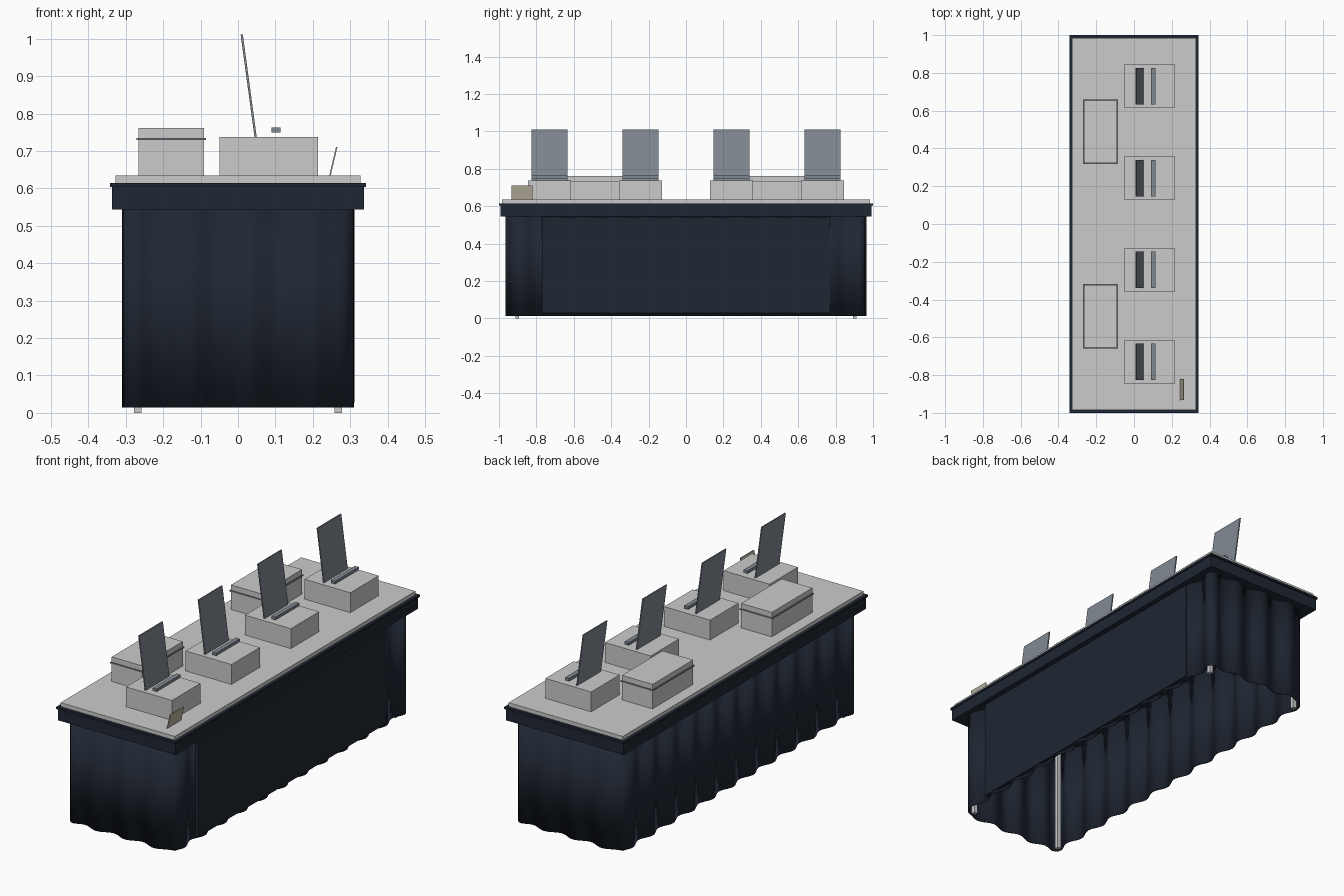
import bpy, bmesh, math

if "Cube" in bpy.data.objects:
    bpy.data.objects.remove(bpy.data.objects["Cube"])


def material(name, rgb):
    m = bpy.data.materials.new(name)
    m.diffuse_color = (*rgb, 1)
    m.use_nodes = True
    m.node_tree.nodes["Principled BSDF"].inputs["Base Color"].default_value = m.diffuse_color
    return m


NAVY = material("navy_cloth", (0.014, 0.02, 0.033))
TOP = material("light_top", (0.58, 0.59, 0.6))
SLATE = material("slate", (0.22, 0.25, 0.29))
BEIGE = material("beige_card", (0.5, 0.46, 0.36))


def make(name, bm, mat=None):
    bmesh.ops.recalc_face_normals(bm, faces=bm.faces)
    me = bpy.data.meshes.new(name)
    bm.to_mesh(me)
    bm.free()
    ob = bpy.data.objects.new(name, me)
    bpy.context.collection.objects.link(ob)
    if mat:
        me.materials.append(mat)
    return ob


def box(name, x, y, z, mat=None):
    """Box from (min, max) ranges."""
    bm = bmesh.new()
    bmesh.ops.create_cube(bm, size=1)
    for v in bm.verts:
        v.co = [(r[0] + r[1]) / 2 + c * (r[1] - r[0]) for r, c in zip((x, y, z), v.co)]
    return make(name, bm, mat)


def plate(name, low, high, thick, y, mat):
    """Thin leaning plate, from a lower to an upper (x, z) point."""
    h = thick / 2
    profile = [(low[0] - h, low[1]), (low[0] + h, low[1]),
               (high[0] + h, high[1]), (high[0] - h, high[1])]
    bm = bmesh.new()
    f = bm.faces.new([bm.verts.new((px, y[0], pz)) for px, pz in profile])
    ext = bmesh.ops.extrude_face_region(bm, geom=[f])
    for v in ext["geom"]:
        if isinstance(v, bmesh.types.BMVert):
            v.co.y = y[1]
    return make(name, bm, mat)


def rounded_rect(t, hx, hy, r):
    """Point and outward normal at distance t along a rounded rectangle."""
    arc = math.pi * r / 2
    ax, ay = hx - r, hy - r
    for i, (sx, sy) in enumerate([(1, 1), (-1, 1), (-1, -1), (1, -1)]):
        run = 2 * (ay if i % 2 == 0 else ax)
        a = i * math.pi / 2
        n = (math.cos(a), math.sin(a))
        if t <= run:
            back = run - t
            return (sx * ax + n[0] * r + n[1] * back,
                    sy * ay + n[1] * r - n[0] * back), n
        t -= run
        if t <= arc or i == 3:
            a += t / r
            n = (math.cos(a), math.sin(a))
            return (sx * ax + n[0] * r, sy * ay + n[1] * r), n
        t -= arc


# Pleated skirt: a wavy sheet around the table
HX, HY, R, AMP, WAVES, STEPS = 0.297, 0.953, 0.035, 0.013, 30, 360
perimeter = 4 * (HX + HY - 2 * R) + 2 * math.pi * R
bm = bmesh.new()
rings = []
for i in range(STEPS):
    (px, py), n = rounded_rect(perimeter * i / STEPS, HX, HY, R)
    w = AMP * math.sin(2 * math.pi * WAVES * i / STEPS)
    rings.append([bm.verts.new((px + n[0] * w, py + n[1] * w, z)) for z in (0.014, 0.548)])
for i in range(STEPS):
    a, b = rings[i], rings[(i + 1) % STEPS]
    bm.faces.new((a[0], b[0], b[1], a[1]))
skirt = make("pleated_skirt", bm, NAVY)
solid = skirt.modifiers.new("thickness", "SOLIDIFY")
solid.thickness = 0.003
bpy.context.view_layer.objects.active = skirt
skirt.select_set(True)
bpy.ops.object.shade_smooth_by_angle(angle=math.radians(40))

# Flat panel on the right side
box("side_panel", (0.296, 0.312), (-0.77, 0.77), (0.028, 0.542), NAVY)

# Table top with cloth valance and rim
box("valance", (-0.337, 0.337), (-0.992, 0.992), (0.544, 0.606), NAVY)
box("valance_rim", (-0.342, 0.342), (-1, 1), (0.604, 0.615), NAVY)
box("table_top", (-0.327, 0.327), (-0.985, 0.985), (0.613, 0.635), TOP)

# Legs
for sx in (-1, 1):
    for sy in (-1, 1):
        cx, cy = sx * 0.268, sy * 0.902
        box("leg", (cx - 0.01, cx + 0.01), (cy - 0.01, cy + 0.01), (0, 0.55))

# Display stations: plinth, leaning screen and small bar
for cy in (-0.73, -0.243, 0.243, 0.73):
    span = (cy - 0.097, cy + 0.097)
    box("plinth", (-0.049, 0.214), (cy - 0.116, cy + 0.116), (0.634, 0.738))
    plate("screen", (0.047, 0.738), (0.01, 1.011), 0.006, span, SLATE)
    box("bar", (0.09, 0.113), span, (0.749, 0.763), SLATE)

# Lidded storage boxes
for cy in (-0.488, 0.488):
    box("storage_box", (-0.266, -0.091), (cy - 0.166, cy + 0.166), (0.634, 0.762))
    box("lid_band", (-0.271, -0.086), (cy - 0.171, cy + 0.171), (0.729, 0.735), SLATE)

# Leaning card at the front right corner
plate("card", (0.246, 0.635), (0.264, 0.711), 0.004, (-0.932, -0.82), BEIGE)
